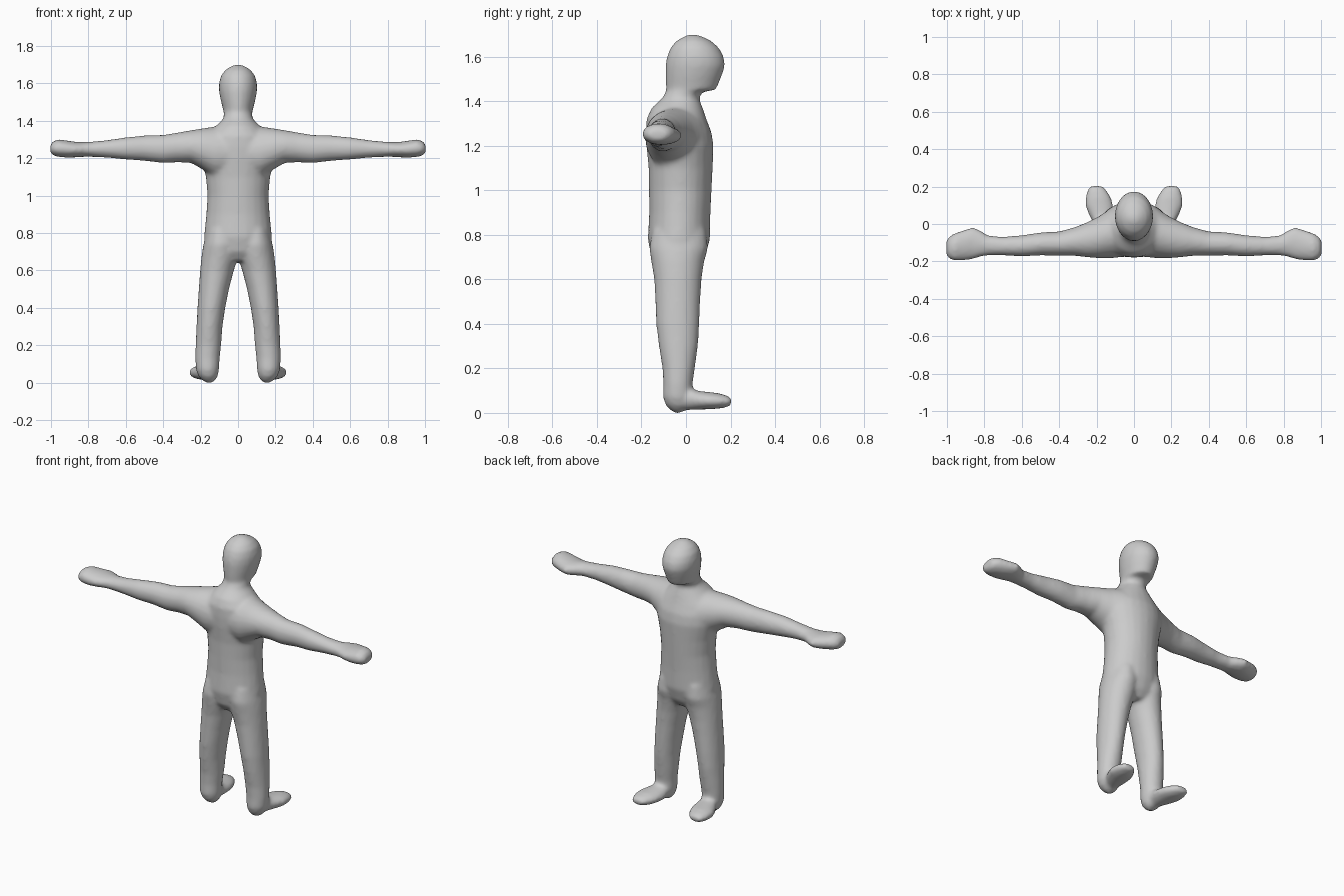
import bpy, bmesh, math
from mathutils import Vector

SIDES = 24
bm = bmesh.new()


def loft(sections, axis, sign=1):
    """Closed tube through elliptical sections (position, u_min, u_max, v_min, v_max).
    axis z: u=x, v=y;  axis x: u=y, v=z;  axis y: u=x, v=z."""
    rings = []
    for p, u0, u1, v0, v1 in sections:
        ring = []
        for i in range(SIDES):
            a = 2 * math.pi * i / SIDES
            u = (u0 + u1) / 2 + (u1 - u0) / 2 * math.cos(a)
            v = (v0 + v1) / 2 + (v1 - v0) / 2 * math.sin(a)
            x, y, z = {'z': (u, v, p), 'x': (p, u, v), 'y': (u, p, v)}[axis]
            ring.append(bm.verts.new(Vector((x * sign, y, z))))
        rings.append(ring)
    faces = [bm.faces.new(rings[0]), bm.faces.new(rings[-1])]
    for a, b in zip(rings, rings[1:]):
        for i in range(SIDES):
            j = (i + 1) % SIDES
            faces.append(bm.faces.new((a[i], a[j], b[j], b[i])))
    bmesh.ops.recalc_face_normals(bm, faces=faces)


def upright(rows):
    """Centred sections from (z, half width, back y, front y)."""
    return [(z, -w, w, b, f) for z, w, b, f in rows]


# torso
loft(upright([
    (0.65, 0.10, -0.12, 0.05), (0.70, 0.175, -0.155, 0.085),
    (0.78, 0.182, -0.172, 0.108), (0.90, 0.170, -0.165, 0.110),
    (1.00, 0.163, -0.166, 0.115), (1.10, 0.172, -0.168, 0.120),
    (1.20, 0.195, -0.178, 0.124), (1.26, 0.195, -0.180, 0.115),
    (1.32, 0.17, -0.177, 0.092), (1.37, 0.12, -0.155, 0.075),
    (1.41, 0.080, -0.11, 0.060), (1.45, 0.07, -0.085, 0.05)]), 'z')

# neck and head, with the face pushed forward
loft(upright([
    (1.36, 0.085, -0.13, 0.065), (1.41, 0.077, -0.098, 0.060),
    (1.44, 0.077, -0.088, 0.070), (1.452, 0.079, -0.089, 0.135),
    (1.48, 0.085, -0.091, 0.147), (1.52, 0.095, -0.092, 0.163),
    (1.56, 0.102, -0.092, 0.176), (1.60, 0.102, -0.086, 0.170),
    (1.64, 0.092, -0.070, 0.148), (1.67, 0.070, -0.045, 0.115),
    (1.69, 0.042, -0.010, 0.075), (1.70, 0.015, 0.015, 0.045)]), 'z')

for s in (1, -1):
    # arm and mitten hand
    loft([
        (0.05, -0.175, 0.09, 1.08, 1.375), (0.12, -0.183, 0.085, 1.09, 1.37),
        (0.19, -0.183, 0.040, 1.14, 1.36), (0.25, -0.178, 0.010, 1.175, 1.35),
        (0.32, -0.170, -0.018, 1.178, 1.338), (0.40, -0.170, -0.040, 1.174, 1.325),
        (0.50, -0.168, -0.045, 1.186, 1.322), (0.60, -0.174, -0.060, 1.193, 1.312),
        (0.70, -0.168, -0.068, 1.203, 1.297), (0.78, -0.168, -0.062, 1.207, 1.289),
        (0.82, -0.175, -0.035, 1.208, 1.287), (0.86, -0.188, -0.016, 1.205, 1.287),
        (0.91, -0.196, -0.032, 1.203, 1.294), (0.96, -0.197, -0.050, 1.207, 1.302),
        (0.99, -0.185, -0.068, 1.215, 1.290), (1.004, -0.165, -0.090, 1.232, 1.270)],
        'x', s)
    # leg and heel
    loft([
        (0.82, 0.02, 0.165, -0.15, 0.09), (0.74, 0.000, 0.185, -0.166, 0.100),
        (0.68, -0.004, 0.195, -0.156, 0.082), (0.60, 0.022, 0.203, -0.143, 0.070),
        (0.50, 0.048, 0.210, -0.138, 0.064), (0.40, 0.068, 0.217, -0.134, 0.060),
        (0.30, 0.083, 0.222, -0.122, 0.054), (0.20, 0.090, 0.227, -0.106, 0.040),
        (0.13, 0.098, 0.229, -0.102, 0.030), (0.07, 0.101, 0.225, -0.104, 0.030),
        (0.035, 0.108, 0.212, -0.092, 0.025), (0.012, 0.122, 0.190, -0.07, 0.0),
        (0.0, 0.138, 0.172, -0.05, -0.025)], 'z', s)
    # foot turned slightly outwards
    loft([
        (-0.05, 0.120, 0.205, 0.02, 0.11), (0.00, 0.112, 0.215, 0.012, 0.115),
        (0.05, 0.108, 0.242, 0.014, 0.100), (0.10, 0.110, 0.262, 0.016, 0.094),
        (0.14, 0.122, 0.260, 0.018, 0.090), (0.18, 0.145, 0.250, 0.024, 0.080),
        (0.205, 0.170, 0.235, 0.036, 0.066)], 'y', s)

mesh = bpy.data.meshes.new("body")
bm.to_mesh(mesh)
bm.free()
body = bpy.data.objects.new("body", mesh)
bpy.context.collection.objects.link(body)

grey = bpy.data.materials.new("plain grey")
grey.diffuse_color = (0.6, 0.6, 0.6, 1)
mesh.materials.append(grey)

# fuse the parts into one skin and soften the joins
remesh = body.modifiers.new("fuse", 'REMESH')
remesh.mode = 'VOXEL'
remesh.voxel_size = 0.011
remesh.use_smooth_shade = True
soften = body.modifiers.new("soften", 'SMOOTH')
soften.factor = 0.5
soften.iterations = 8
